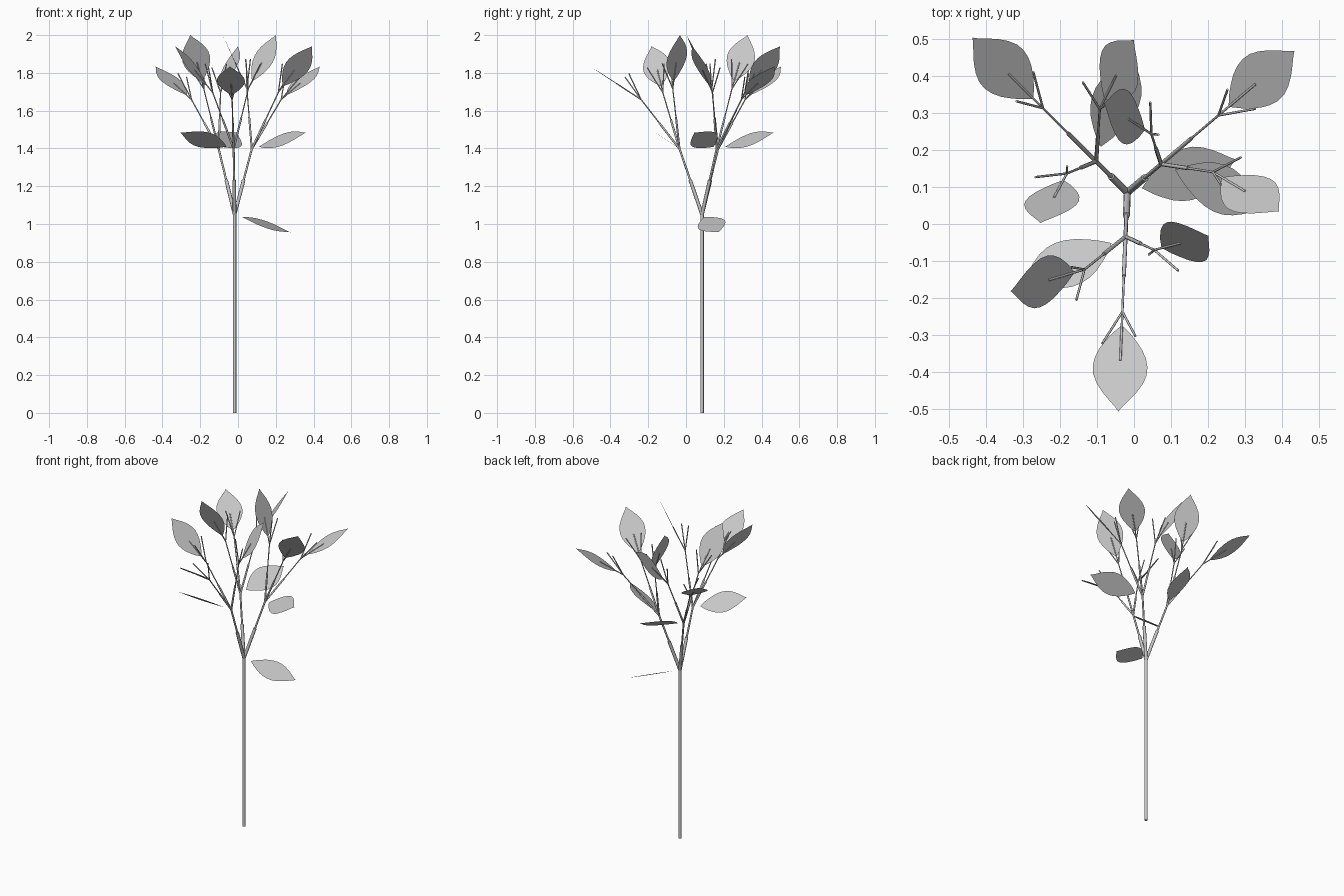
import bpy, bmesh, math
from mathutils import Matrix, Vector

if "Cube" in bpy.data.objects:
    bpy.data.objects.remove(bpy.data.objects["Cube"])

PITCH = math.radians(18.95)                      # branching angle
ROLLS = [0, 94.74, 94.74 + 132.63]               # divergence of the three children
RADII = [0.0095, 0.0055, 0.0032]
SEG = [0.193, 0.174, 0.157]                      # segment length by age

grey = bpy.data.materials.new("plain_grey")
grey.diffuse_color = (0.58, 0.58, 0.58, 1)
grey.use_nodes = True
grey.node_tree.nodes["Principled BSDF"].inputs["Base Color"].default_value = grey.diffuse_color

wood = {n: bmesh.new() for n in ("trunk", "main_branches", "branches", "twigs")}
leaf_bm = bmesh.new()

# Leaf direction and width direction in the branch frame, per branching level
LEAF_AXES = [
    (Vector((-0.45, -0.84, -0.29)), Vector((-0.785, 0.53, -0.31))),
    (Vector((0.33, -0.86, 0.40)), Vector((-0.516, -0.51, -0.686))),
    (Vector((math.sin(PITCH), 0, math.cos(PITCH))), Vector((0, 1, 0))),
]
# Leaf half-width along its length
LEAF_BASE, LEAF_TIP = 0.043, 0.322
PROFILE = [(0.04, 0.010), (0.1, 0.025), (0.18, 0.041), (0.28, 0.058), (0.38, 0.069),
           (0.48, 0.074), (0.58, 0.072), (0.68, 0.062), (0.78, 0.046), (0.87, 0.027),
           (0.95, 0.009)]


def stick(name, p, q, r):
    """Round rod from p to q."""
    d = q - p
    m = Matrix.Translation((p + q) / 2) @ d.to_track_quat('Z', 'Y').to_matrix().to_4x4()
    bmesh.ops.create_cone(wood[name], cap_ends=True, segments=8, radius1=r, radius2=r,
                          depth=d.length, matrix=m)


def leaf(pos, frame, level):
    along, across = (frame @ v.normalized() for v in LEAF_AXES[level])
    span = LEAF_TIP - LEAF_BASE

    def at(t, w):
        return leaf_bm.verts.new(pos + along * (LEAF_BASE + span * t) + across * w)
    ring = [at(0, 0)] + [at(t, w) for t, w in PROFILE] + [at(1, 0)]
    ring += [at(t, -w) for t, w in reversed(PROFILE)]
    leaf_bm.faces.new(ring)


def grow(pos, frame, level):
    """Three children at a fork, plus one leaf; recurses to the twigs."""
    if level < 3:
        leaf(pos, frame, level)
        for roll in ROLLS:
            f = frame @ Matrix.Rotation(-math.radians(roll), 3, 'Z') @ Matrix.Rotation(PITCH, 3, 'Y')
            h = f @ Vector((0, 0, 1))
            mid = pos + h * SEG[level]
            if level == 2:
                stick("twigs", pos, mid, RADII[2])
                continue
            name = ("main_branches", "branches")[level]
            end = mid + h * SEG[level + 1]
            stick(name, pos, mid, RADII[level])
            stick(name, mid, end, RADII[level + 1])
            grow(end, f, level + 1)


# Trunk and crown
root = Vector((-0.018, 0.085, 0))
fork = root + Vector((0, 0, 1.05))
stick("trunk", root, fork, RADII[0])
grow(fork, Matrix.Rotation(math.radians(135), 3, 'Z'), 0)


def finish(name, bm, smooth):
    me = bpy.data.meshes.new(name)
    bm.to_mesh(me)
    bm.free()
    me.materials.append(grey)
    ob = bpy.data.objects.new(name, me)
    bpy.context.collection.objects.link(ob)
    if smooth:
        bpy.ops.object.select_all(action='DESELECT')
        ob.select_set(True)
        bpy.context.view_layer.objects.active = ob
        bpy.ops.object.shade_smooth_by_angle(angle=math.radians(50))


for n, b in wood.items():
    finish(n, b, True)
finish("leaves", leaf_bm, False)
